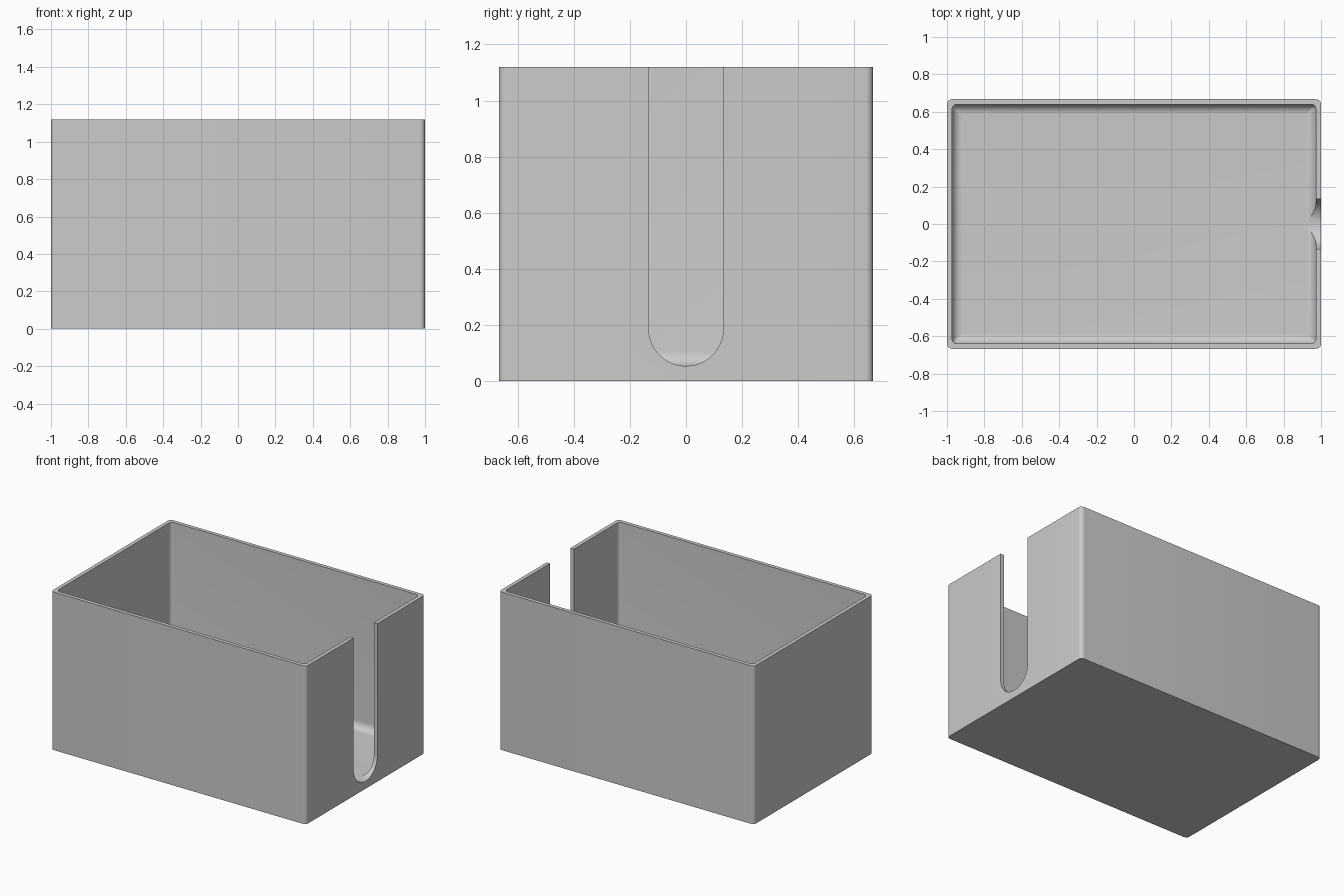
import bpy, bmesh, math

HX, HY, HEIGHT = 1.0, 0.667, 1.12
WALL, FLOOR, FILLET, CORNER = 0.027, 0.053, 0.053, 0.027
SLOT_R = 0.133

old = bpy.data.objects.get("Cube")
if old:
    bpy.data.objects.remove(old, do_unlink=True)

grey = bpy.data.materials.new("plain grey")
grey.use_nodes = True
colour = (0.6, 0.6, 0.6, 1)
grey.diffuse_color = colour
grey.node_tree.nodes["Principled BSDF"].inputs["Base Color"].default_value = colour


def rounded_ring(bm, inset, radius, z, steps=8):
    """Ring of vertices around a rectangle with rounded corners."""
    hx, hy = HX - inset - radius, HY - inset - radius
    ring = []
    for k, (sx, sy) in enumerate([(1, 1), (-1, 1), (-1, -1), (1, -1)]):
        for i in range(steps + 1):
            a = math.pi / 2 * (k + i / steps)
            ring.append(bm.verts.new((sx * hx + radius * math.cos(a),
                                      sy * hy + radius * math.sin(a), z)))
    return ring


def make_object(name, bm):
    bmesh.ops.recalc_face_normals(bm, faces=bm.faces)
    mesh = bpy.data.meshes.new(name)
    bm.to_mesh(mesh)
    bm.free()
    mesh.materials.append(grey)
    obj = bpy.data.objects.new(name, mesh)
    bpy.context.collection.objects.link(obj)
    return obj


# Open box: outer wall, rim, inner wall, filleted floor
bm = bmesh.new()
rings = [rounded_ring(bm, 0, CORNER, 0),
         rounded_ring(bm, 0, CORNER, HEIGHT),
         rounded_ring(bm, WALL, CORNER, HEIGHT)]
for i in range(11):
    a = math.pi / 2 * i / 10
    inset = FILLET * (1 - math.cos(a))
    rings.append(rounded_ring(bm, WALL + inset, max(CORNER - inset, 0.002),
                              FLOOR + FILLET * (1 - math.sin(a))))
for low, high in zip(rings, rings[1:]):
    n = len(low)
    for i in range(n):
        j = (i + 1) % n
        bm.faces.new((low[i], low[j], high[j], high[i]))
bm.faces.new(rings[0])
bm.faces.new(rings[-1])
box = make_object("open_box", bm)

# Round-bottomed slot through the right-hand end wall
bm = bmesh.new()
outline = [(SLOT_R, HEIGHT + 0.1), (-SLOT_R, HEIGHT + 0.1)]
for i in range(33):
    a = math.pi * (1 + i / 32)
    outline.append((SLOT_R * math.cos(a),
                    FLOOR + 0.001 + SLOT_R * (1 + math.sin(a))))
face = bm.faces.new([bm.verts.new((0.85, y, z)) for y, z in outline])
extruded = bmesh.ops.extrude_face_region(bm, geom=[face])["geom"]
bmesh.ops.translate(bm, vec=(0.3, 0, 0),
                    verts=[v for v in extruded if isinstance(v, bmesh.types.BMVert)])
cutter = make_object("slot_cutter", bm)
cutter.hide_render = True

cut = box.modifiers.new("slot", 'BOOLEAN')
cut.operation = 'DIFFERENCE'
cut.solver = 'EXACT'
cut.object = cutter
bpy.ops.object.select_all(action='DESELECT')
box.select_set(True)
bpy.context.view_layer.objects.active = box
bpy.ops.object.modifier_apply(modifier=cut.name)
bpy.data.objects.remove(cutter, do_unlink=True)

# Smooth rounded corners, crisp edges elsewhere
bpy.ops.object.shade_smooth_by_angle(angle=math.radians(30))
